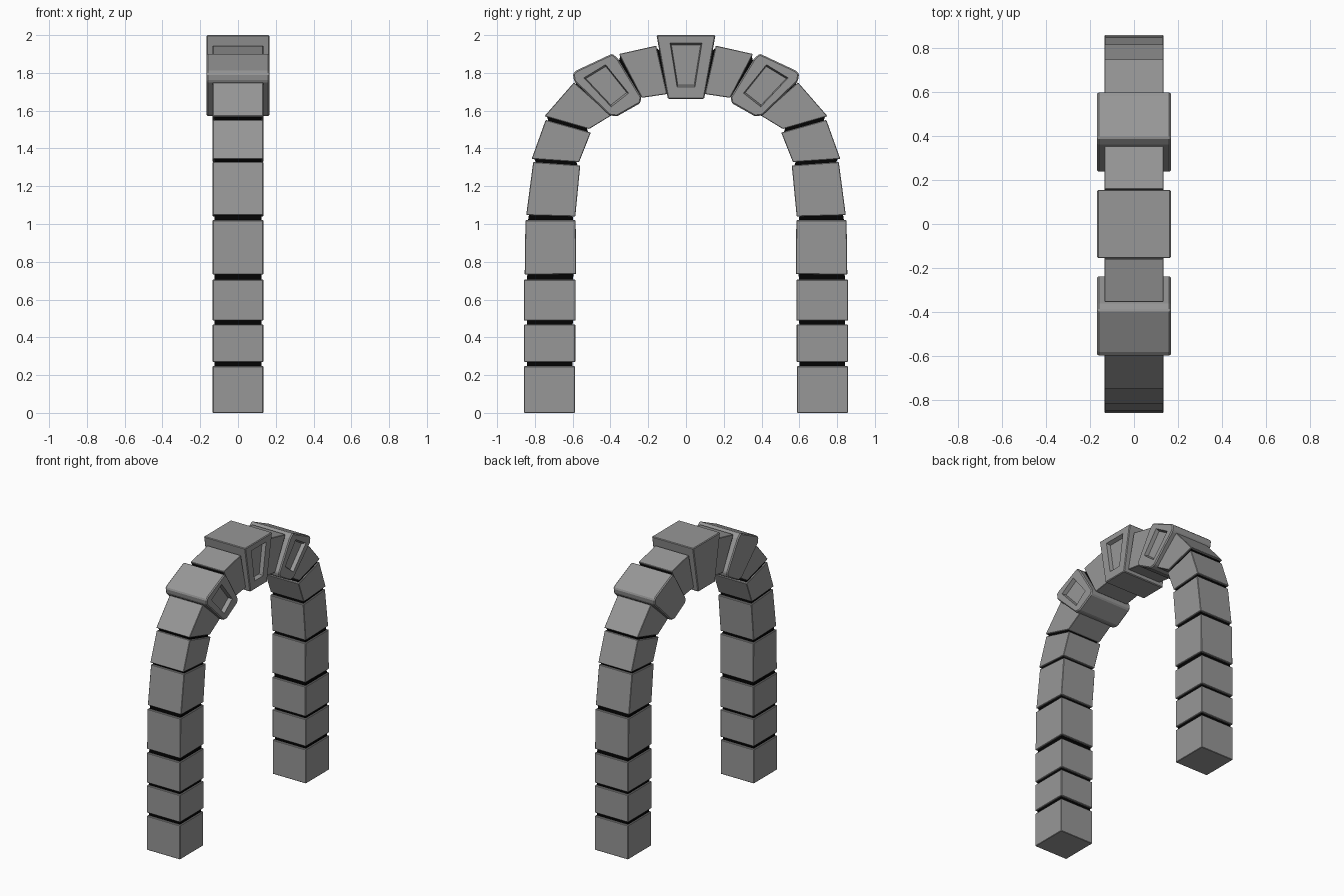
import bpy, bmesh
from mathutils import Vector

if "Cube" in bpy.data.objects:
    bpy.data.objects.remove(bpy.data.objects["Cube"])


def material(name, v):
    m = bpy.data.materials.new(name)
    m.diffuse_color = (v, v, v, 1)
    m.use_nodes = True
    m.node_tree.nodes["Principled BSDF"].inputs["Base Color"].default_value = m.diffuse_color
    return m


stone_mat = material("grey_stone", 0.31)
mortar_mat = material("dark_mortar", 0.001)


def prism(name, pts, x0, x1, bevel=0.0, end_scale=1.0, mat=stone_mat):
    """Extrude a (y, z) outline along x; end_scale resizes the x1 end."""
    cy = sum(p[0] for p in pts) / len(pts)
    cz = sum(p[1] for p in pts) / len(pts)
    bm = bmesh.new()
    a = [bm.verts.new((x0, y, z)) for y, z in pts]
    b = [bm.verts.new((x1, cy + (y - cy) * end_scale, cz + (z - cz) * end_scale)) for y, z in pts]
    bm.faces.new(a)
    bm.faces.new(b)
    n = len(pts)
    for i in range(n):
        j = (i + 1) % n
        bm.faces.new((a[i], a[j], b[j], b[i]))
    bmesh.ops.recalc_face_normals(bm, faces=bm.faces[:])
    me = bpy.data.meshes.new(name)
    bm.to_mesh(me)
    bm.free()
    me.materials.append(mat)
    ob = bpy.data.objects.new(name, me)
    bpy.context.collection.objects.link(ob)
    if bevel:
        m = ob.modifiers.new("edge_bevel", "BEVEL")
        m.width, m.segments, m.limit_method = bevel, 1, "ANGLE"
    return ob


def recess(ob, pts):
    """Sunken panel on the +x face, with slightly sloping walls."""
    cutter = prism(ob.name + "_panel_cutter", pts, 0.14, 0.196, 0, 1.2)
    cutter.hide_render = True
    cutter.hide_set(True)
    m = ob.modifiers.new("panel", "BOOLEAN")
    m.operation, m.object, m.solver = "DIFFERENCE", cutter, "EXACT"


# Plain stones of one half: outer-bottom, inner-bottom, inner-top, outer-top
stones = [
    [(.857, 0), (.588, 0), (.588, .247), (.857, .247)],
    [(.857, .27), (.586, .27), (.586, .468), (.857, .468)],
    [(.857, .488), (.584, .488), (.584, .705), (.857, .705)],
    [(.854, .732), (.582, .735), (.584, 1.02), (.85, 1.02)],
    [(.846, 1.047), (.586, 1.04), (.560, 1.31), (.809, 1.328)],
    [(.817, 1.345), (.566, 1.328), (.504, 1.484), (.743, 1.551)],
    [(.749, 1.571), (.513, 1.503), (.395, 1.575), (.593, 1.75)],
    [(.355, 1.90), (.234, 1.668), (.1, 1.688), (.158, 1.944)],
]
# Larger chamfered stone on each haunch
accent = [(.36, 1.875), (.39, 1.902), (.58, 1.813), (.599, 1.795), (.592, 1.755),
          (.405, 1.575), (.365, 1.57), (.242, 1.64), (.236, 1.672)]
accent_panel = [(.53, 1.77), (.425, 1.834), (.314, 1.696), (.398, 1.63)]
accent_ends = [(.592, 1.775), (.40, 1.59), (.238, 1.66), (.362, 1.875)]
key = [(.156, 2.0), (-.156, 2.0), (-.096, 1.663), (.096, 1.663)]
key_panel = [(.077, 1.947), (-.077, 1.947), (-.043, 1.735), (.043, 1.735)]
key_end = [(.14, 1.93), (.096, 1.68), (0, 1.68), (0, 1.93)]


def joint(p, q, s, name):
    """Dark mortar filling the gap from the top of stone p to the bottom of q."""
    po, pi, qo, qi = (Vector(v) for v in (p[3], p[2], q[0], q[1]))
    ds, de = (pi - po).normalized() * .014, (qi - qo).normalized() * .014
    quad = [po + ds, pi - ds, qi - de, qo + de]
    prism(name, [(v.x * s, v.y) for v in quad], -.124, .124, mat=mortar_mat)


for side, s in (("left", -1), ("right", 1)):
    flip = lambda pts: [(y * s, z) for y, z in pts]
    for i, pts in enumerate(stones):
        prism(f"{side}_stone_{i + 1}", flip(pts), -.134, .134, .003)
    recess(prism(f"{side}_accent_stone", flip(accent), -.167, .167, .007), flip(accent_panel))
    chain = stones[:7] + [accent_ends, stones[7], key_end]
    for i in range(len(chain) - 1):
        joint(chain[i], chain[i + 1], s, f"{side}_mortar_{i + 1}")

# Keystone
recess(prism("keystone", key, -.167, .167, .005), key_panel)
